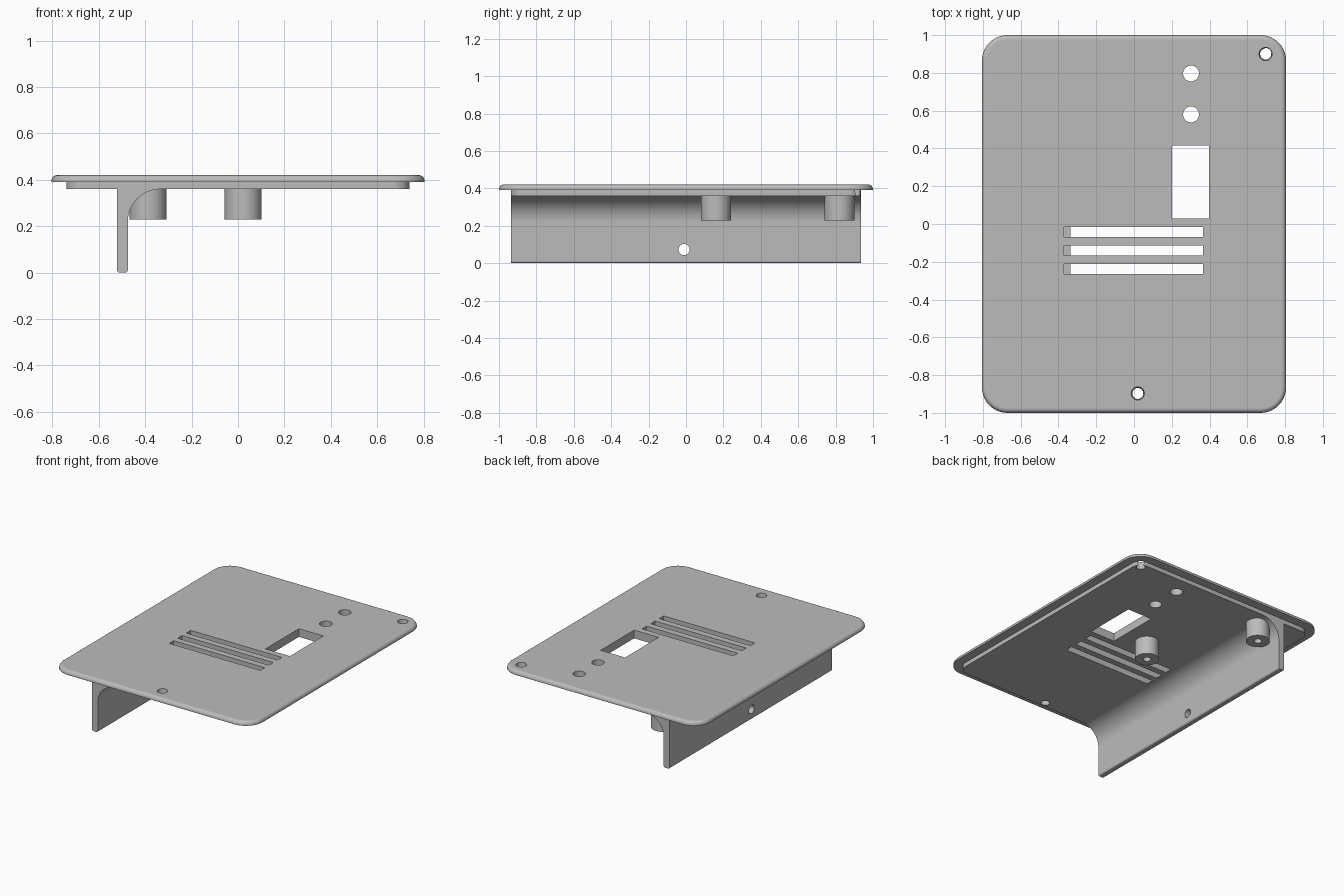
import bpy
import bmesh
import math
from mathutils import Matrix, Vector

if "Cube" in bpy.data.objects:
    bpy.data.objects.remove(bpy.data.objects["Cube"], do_unlink=True)

GREY = (0.5, 0.5, 0.5, 1)
grey = bpy.data.materials.new("plain grey")
grey.use_nodes = True
grey.diffuse_color = GREY
grey.node_tree.nodes["Principled BSDF"].inputs["Base Color"].default_value = GREY


def make_object(name, bm):
    bmesh.ops.recalc_face_normals(bm, faces=bm.faces)
    mesh = bpy.data.meshes.new(name)
    bm.to_mesh(mesh)
    bm.free()
    mesh.materials.append(grey)
    obj = bpy.data.objects.new(name, mesh)
    bpy.context.collection.objects.link(obj)
    return obj


def arc(cx, cy, r, start, end, steps):
    """Points along an arc, angles in degrees."""
    angles = [math.radians(start + (end - start) * i / steps) for i in range(steps + 1)]
    return [(cx + r * math.cos(a), cy + r * math.sin(a)) for a in angles]


def rounded_rect(w, d, r):
    """Outline with half width w, half depth d and corner radius r."""
    pts = []
    for i, (sx, sy) in enumerate([(1, 1), (-1, 1), (-1, -1), (1, -1)]):
        pts += arc(sx * (w - r), sy * (d - r), r, 90 * i, 90 * i + 90, 10)
    return pts


def add_box(bm, x0, x1, y0, y1, z0, z1):
    size = Matrix.Diagonal((x1 - x0, y1 - y0, z1 - z0, 1))
    centre = Vector(((x0 + x1) / 2, (y0 + y1) / 2, (z0 + z1) / 2))
    bmesh.ops.create_cube(bm, size=1, matrix=Matrix.Translation(centre) @ size)


def add_cylinder(bm, centre, r1, depth, r2=None, rot=Matrix()):
    bmesh.ops.create_cone(bm, cap_ends=True, segments=40, radius1=r1,
                          radius2=r1 if r2 is None else r2, depth=depth,
                          matrix=Matrix.Translation(centre) @ rot)


def cut(obj, bm):
    """Subtract a temporary cutter from the object."""
    cutter = make_object("cutter", bm)
    cutter.hide_render = True
    mod = obj.modifiers.new("cut", "BOOLEAN")
    mod.operation = "DIFFERENCE"
    mod.solver = "EXACT"
    mod.object = cutter
    bpy.context.view_layer.objects.active = obj
    bpy.ops.object.modifier_apply(modifier=mod.name)
    bpy.data.objects.remove(cutter, do_unlink=True)


def finish(obj):
    bpy.ops.object.select_all(action="DESELECT")
    obj.select_set(True)
    bpy.context.view_layer.objects.active = obj
    bpy.ops.object.shade_smooth_by_angle(angle=math.radians(30))
    mod = obj.modifiers.new("flat large faces", "WEIGHTED_NORMAL")
    mod.keep_sharp = True


# Cover plate: stepped underside, overhanging rim and rounded top edge
UNDER, RIM, TOP, FILLET = 0.36, 0.39, 0.42, 0.025
levels = [(0.065, UNDER), (0.065, RIM), (0, RIM)]
for i in range(7):
    a = math.radians(15 * i)
    levels.append((FILLET * (1 - math.cos(a)), TOP - FILLET + FILLET * math.sin(a)))
bm = bmesh.new()
rings = []
for inset, z in levels:
    outline = rounded_rect(0.805 - inset, 1 - inset, 0.135 - inset)
    rings.append([bm.verts.new((x, y, z)) for x, y in outline])
for low, high in zip(rings, rings[1:]):
    for i in range(len(low)):
        j = (i + 1) % len(low)
        bm.faces.new((low[i], low[j], high[j], high[i]))
bm.faces.new(rings[0])
bm.faces.new(rings[-1])
plate = make_object("cover_plate", bm)

# Openings: window, vent slots, round holes and tapered screw holes
bm = bmesh.new()
add_box(bm, 0.2, 0.397, 0.03, 0.415, 0.3, 0.5)
for y in (-0.042, -0.14, -0.238):
    add_box(bm, -0.37, 0.365, y - 0.026, y + 0.026, 0.3, 0.5)
for y in (0.58, 0.797):
    add_cylinder(bm, (0.302, y, 0.4), 0.042, 0.2)
for x, y in ((0.697, 0.9), (0.02, -0.897)):
    add_cylinder(bm, (x, y, 0.39), 0.028, 0.08, 0.036)
cut(plate, bm)
finish(plate)

# Hanging flange: profile with a filleted root and rounded lower edge
LEFT, RIGHT, ROOT, EDGE = -0.522, -0.475, 0.14, 0.012
profile = [(LEFT, UNDER)]
profile += arc(LEFT + EDGE, EDGE, EDGE, 180, 270, 5)
profile += arc(RIGHT - EDGE, EDGE, EDGE, 270, 360, 5)
profile += arc(RIGHT + ROOT, UNDER - ROOT, ROOT, 180, 90, 14)
bm = bmesh.new()
face = bm.faces.new([bm.verts.new((x, -0.935, z)) for x, z in profile])
new = bmesh.ops.extrude_face_region(bm, geom=[face])["geom"]
bmesh.ops.translate(bm, vec=(0, 1.87, 0),
                    verts=[v for v in new if isinstance(v, bmesh.types.BMVert)])
flange = make_object("side_flange", bm)
bm = bmesh.new()
add_cylinder(bm, (-0.5, -0.01, 0.073), 0.03, 0.2, rot=Matrix.Rotation(math.pi / 2, 4, "Y"))
cut(flange, bm)
finish(flange)

# Screw bosses with blind holes
for name, x, y in (("middle_boss", 0.022, 0.16), ("rear_boss", -0.388, 0.82)):
    bm = bmesh.new()
    add_cylinder(bm, (x, y, 0.294), 0.08, 0.132)
    boss = make_object(name, bm)
    bm = bmesh.new()
    add_cylinder(bm, (x, y, 0.26), 0.026, 0.16)
    cut(boss, bm)
    finish(boss)
